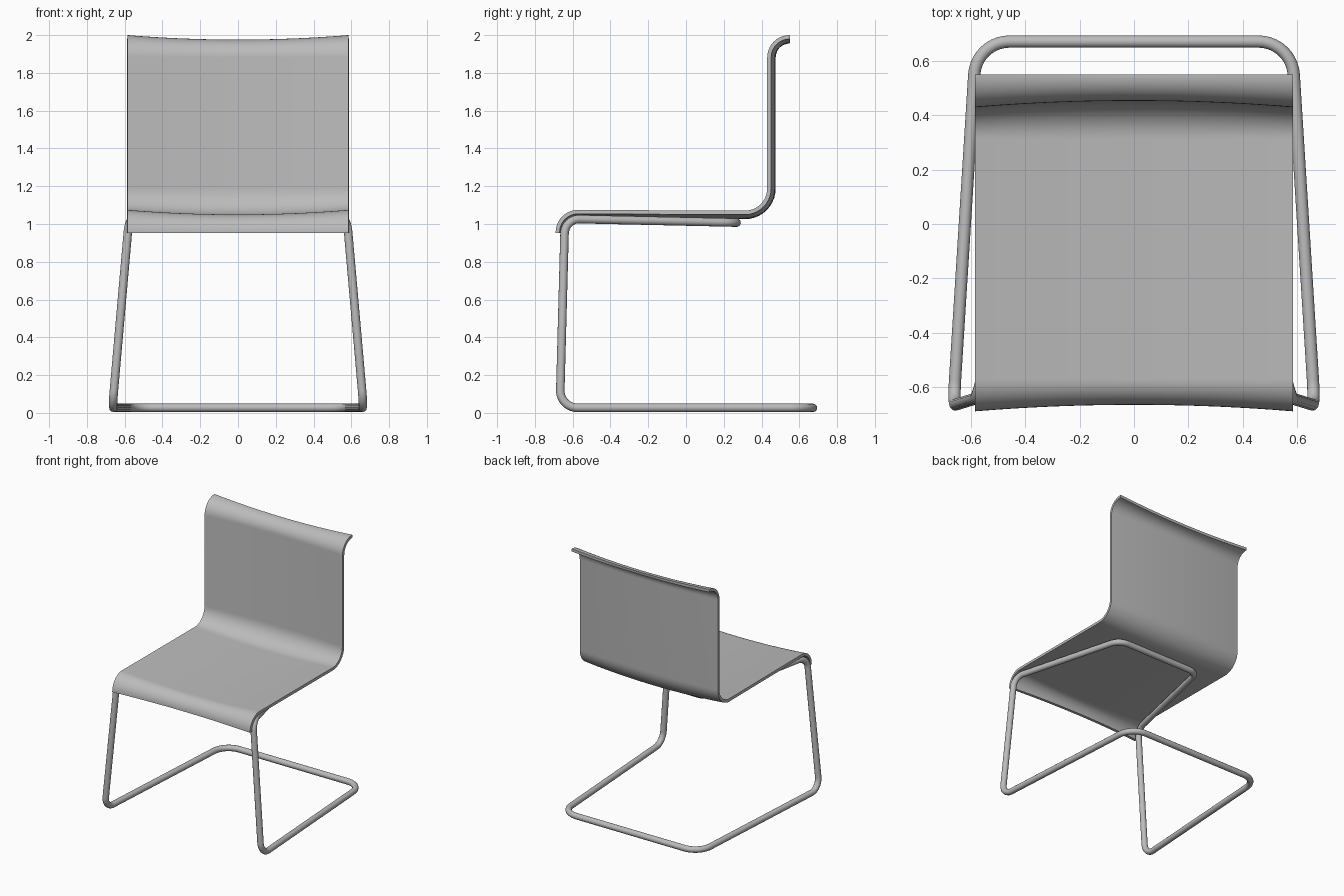
import bpy
import bmesh
import math
from mathutils import Vector

cube = bpy.data.objects.get("Cube")
if cube:
    bpy.data.objects.remove(cube, do_unlink=True)

HALF_WIDTH = 0.585
BOW = 0.024
THICKNESS = 0.021
TUBE = 0.0225


def make_material(name, value):
    mat = bpy.data.materials.new(name)
    mat.use_nodes = True
    colour = (value, value, value, 1)
    mat.diffuse_color = colour
    mat.node_tree.nodes["Principled BSDF"].inputs["Base Color"].default_value = colour
    return mat


def fillet(before, corner, after, radius, steps=10):
    """Points of a circular arc that rounds one corner of a path."""
    u = (before - corner).normalized()
    v = (after - corner).normalized()
    half = u.angle(v) / 2
    centre = corner + (u + v).normalized() * radius / math.sin(half)
    reach = radius / math.tan(half)
    start = (corner + u * reach - centre).normalized()
    end = (corner + v * reach - centre).normalized()
    return [centre + start.slerp(end, i / steps) * radius for i in range(steps + 1)]


def finish(obj, mat):
    """Apply modifiers and bevels, then smooth all but the sharp edges."""
    obj.data.materials.append(mat)
    bpy.ops.object.select_all(action="DESELECT")
    obj.select_set(True)
    bpy.context.view_layer.objects.active = obj
    bpy.ops.object.convert(target="MESH")
    bpy.ops.object.shade_smooth_by_angle(angle=math.radians(45))


grey = make_material("plain grey", 0.5)

# Side profile of the shell: front lip, seat, back, rolled top
corners = [Vector((0, y, z)) for y, z in
           [(-0.69, 0.953), (-0.69, 1.075), (0.43, 1.07), (0.43, 2.0), (0.55, 2.0)]]
profile = [corners[0]]
for a, b, c in zip(corners, corners[1:], corners[2:]):
    profile += fillet(a, b, c, 0.118)
profile.append(corners[-1])

# Seat shell: the profile swept across, bowed away from the sitter in the middle
bm = bmesh.new()
columns = 20
rows = []
for i, p in enumerate(profile):
    along = (profile[min(i + 1, len(profile) - 1)] - profile[max(i - 1, 0)]).normalized()
    normal = Vector((0, -along.z, along.y))
    row = []
    for j in range(columns + 1):
        t = 2 * j / columns - 1
        point = p - normal * BOW * (1 - t * t)
        row.append(bm.verts.new((t * HALF_WIDTH, point.y, point.z)))
    rows.append(row)
for low, high in zip(rows, rows[1:]):
    for j in range(columns):
        bm.faces.new((low[j], low[j + 1], high[j + 1], high[j]))
mesh = bpy.data.meshes.new("seat_shell")
bm.to_mesh(mesh)
bm.free()
shell = bpy.data.objects.new("seat_shell", mesh)
bpy.context.collection.objects.link(shell)
solid = shell.modifiers.new("thickness", "SOLIDIFY")
solid.thickness = THICKNESS
solid.offset = -1
finish(shell, grey)

# Tube frame: one closed loop, left half listed and mirrored (corner, radius)
left_half = [
    (Vector((0.581, 0.672, 0.027)), 0.13),
    (Vector((0.665, -0.668, 0.027)), 0.09),
    (Vector((0.577, -0.641, 1.027)), 0.08),
    (Vector((0.36, 0.268, 1.007)), 0.09),
]
right_half = [(Vector((-p.x, p.y, p.z)), r) for p, r in reversed(left_half)]
loop = left_half + right_half
path = []
for i, (p, r) in enumerate(loop):
    path += fillet(loop[i - 1][0], p, loop[(i + 1) % len(loop)][0], r)

curve = bpy.data.curves.new("tube_frame", "CURVE")
curve.dimensions = "3D"
curve.bevel_depth = TUBE
curve.bevel_resolution = 4
spline = curve.splines.new("POLY")
spline.points.add(len(path) - 1)
for point, p in zip(spline.points, path):
    point.co = (*p, 1)
spline.use_cyclic_u = True
frame = bpy.data.objects.new("tube_frame", curve)
bpy.context.collection.objects.link(frame)
finish(frame, grey)
